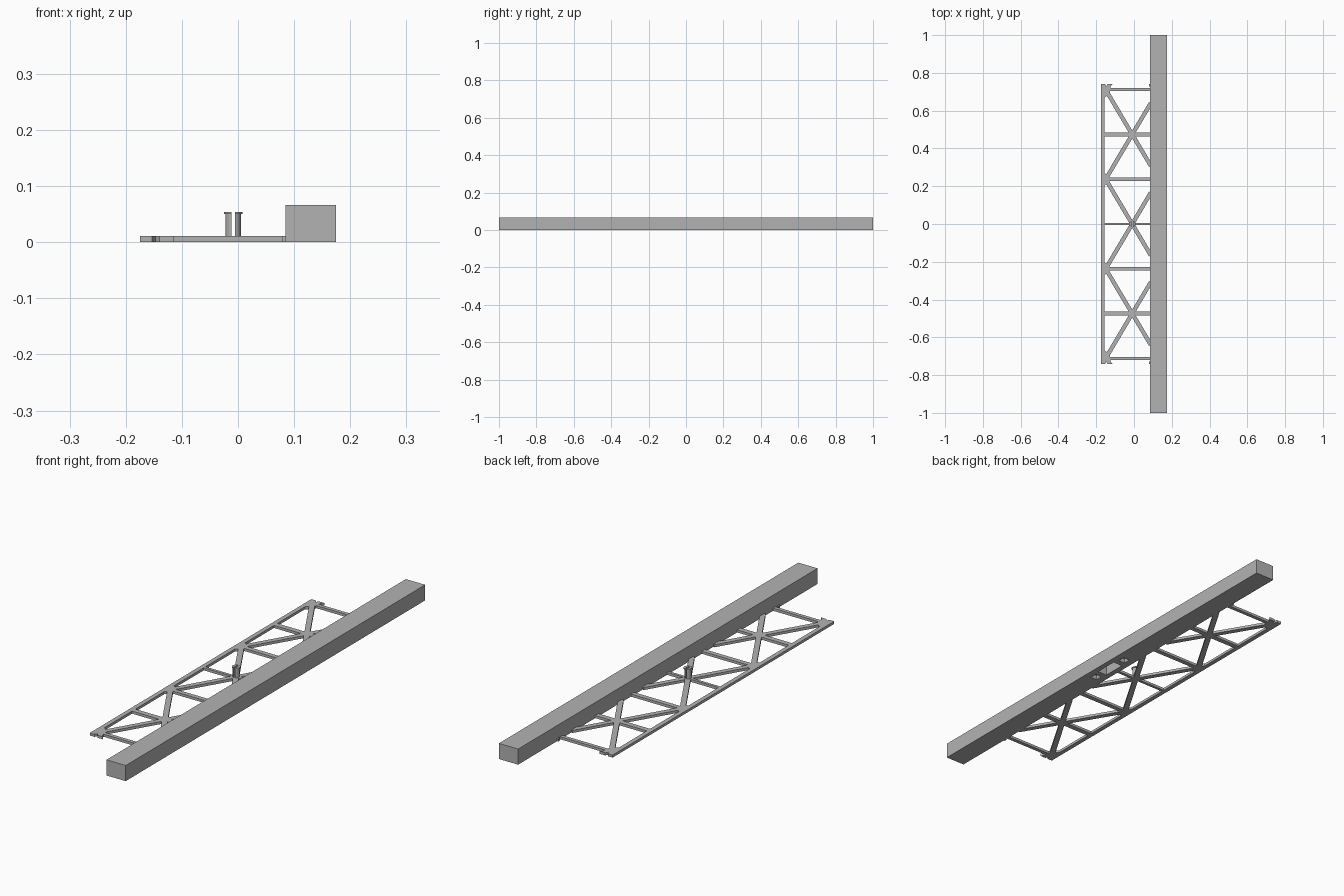
import bpy
import bmesh
import math
from mathutils import Vector

cube = bpy.data.objects.get("Cube")
if cube:
    bpy.data.objects.remove(cube, do_unlink=True)

# One grey plastic for everything
grey = bpy.data.materials.new("plain_grey")
grey.use_nodes = True
colour = (0.45, 0.45, 0.45, 1)
grey.diffuse_color = colour
grey.node_tree.nodes["Principled BSDF"].inputs["Base Color"].default_value = colour


def prism(bm, outline, z0, z1):
    """Extrude a flat outline from z0 to z1."""
    base = bm.faces.new([bm.verts.new((x, y, z0)) for x, y in outline])
    top = bmesh.ops.extrude_face_region(bm, geom=[base])["geom"]
    moved = [v for v in top if isinstance(v, bmesh.types.BMVert)]
    bmesh.ops.translate(bm, verts=moved, vec=(0, 0, z1 - z0))


def box(bm, x0, x1, y0, y1, z0, z1):
    prism(bm, [(x0, y0), (x1, y0), (x1, y1), (x0, y1)], z0, z1)


def bar(bm, start, end, width):
    """Flat truss bar between two points."""
    a, b = Vector(start), Vector(end)
    d = (b - a).normalized()
    n = Vector((-d.y, d.x)) * width / 2
    prism(bm, [a + n, a - n, b - n, b + n], 0, THICK)


def finish(name, bm):
    bmesh.ops.recalc_face_normals(bm, faces=bm.faces)
    mesh = bpy.data.meshes.new(name)
    bm.to_mesh(mesh)
    bm.free()
    mesh.materials.append(grey)
    obj = bpy.data.objects.new(name, mesh)
    bpy.context.collection.objects.link(obj)
    return obj


THICK = 0.011
CENTRE = -0.0095
LEFT = -0.175
BEAM = 0.085
BAY = 0.237

# Long square beam with pockets in its underside
bm = bmesh.new()
box(bm, BEAM, 0.175, -1, 1, 0, 0.066)
beam = finish("beam", bm)
bm = bmesh.new()
box(bm, 0.108, 0.152, -0.05, 0.05, -0.02, 0.04)
for y in (-0.09, 0.09):
    box(bm, 0.115, 0.145, y - 0.015, y + 0.015, -0.02, 0.02)
cutter = finish("pocket_cutter", bm)
cutter.hide_render = True
cutter.hide_viewport = True
cut = beam.modifiers.new("pockets", "BOOLEAN")
cut.object = cutter
cut.solver = "EXACT"

# Outer rail of the truss
bm = bmesh.new()
box(bm, LEFT, -0.156, -0.74, 0.74, 0, THICK)
finish("outer_rail", bm)

# Cross bars
bm = bmesh.new()
for i, width in enumerate((0.012, 0.02, 0.022, 0.016)):
    for side in ((1,) if i == 0 else (-1, 1)):
        y = side * i * BAY
        bar(bm, (-0.165, y), (BEAM + 0.002, y), width)
finish("cross_bars", bm)

# Crossed diagonals: full from the rail, cut short at the beam
bm = bmesh.new()
reach = CENTRE + 0.15
short = (BEAM + 0.004 - CENTRE) / reach
for node in (-2 * BAY, 0, 2 * BAY):
    for side in (-1, 1):
        bar(bm, (CENTRE - reach, node + side * BAY),
            (CENTRE + reach * short, node - side * BAY * short), 0.022)
    hub = [(CENTRE + 0.021 * math.cos(k * math.pi / 4),
            node + 0.021 * math.sin(k * math.pi / 4)) for k in range(8)]
    prism(bm, hub, 0, THICK)
finish("diagonals", bm)

# Gussets where diagonals meet the rail
bm = bmesh.new()
for y in (-BAY, BAY):
    prism(bm, [(-0.165, y - 0.04), (-0.145, y - 0.025), (-0.135, y),
               (-0.145, y + 0.025), (-0.165, y + 0.04)], 0, THICK)
finish("rail_gussets", bm)

# Notched corner plates and the small tips beside the beam
bm = bmesh.new()
corner = [(LEFT, 0.74), (-0.153, 0.74), (-0.147, 0.728), (-0.14, 0.74),
          (-0.114, 0.74), (-0.124, 0.728), (-0.128, 0.69), (-0.155, 0.67),
          (LEFT, 0.67)]
for side in (-1, 1):
    prism(bm, [(x, side * y) for x, y in corner], 0, THICK)
    y0, y1 = sorted((side * 0.728, side * 0.74))
    box(bm, 0.079, BEAM + 0.002, y0, y1, 0, THICK)
finish("corner_plates", bm)

# Split snap pin in the middle
bm = bmesh.new()
for side in (-1, 1):
    for radius, z0, z1 in ((0.0135, 0, 0.05), (0.0165, 0.05, 0.054)):
        angle = math.acos(0.0035 / radius)
        arc = [-angle + 2 * angle * k / 8 for k in range(9)]
        prism(bm, [(CENTRE + 0.001 + side * radius * math.cos(a), radius * math.sin(a))
                   for a in arc], z0, z1)
finish("snap_pin", bm)
